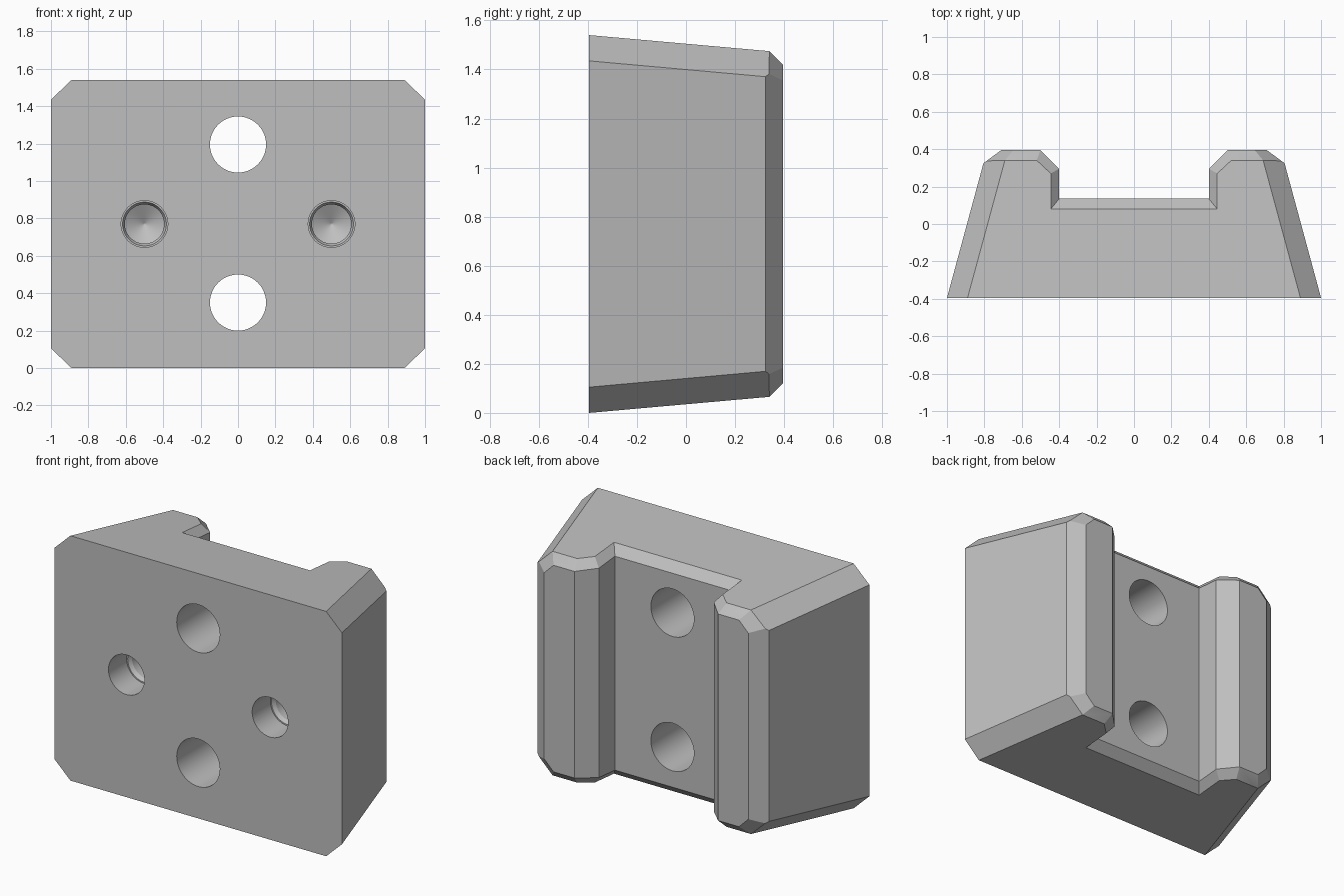
import bpy, bmesh, math
from mathutils import Vector

if "Cube" in bpy.data.objects:
    bpy.data.objects.remove(bpy.data.objects["Cube"])

MID, FRONT, BACK = 0.77, -0.395, 0.395
grey = bpy.data.materials.new("plain grey")
grey.diffuse_color = (0.52, 0.52, 0.52, 1)
grey.use_nodes = True
grey.node_tree.nodes["Principled BSDF"].inputs["Base Color"].default_value = grey.diffuse_color


def add_object(bm, name):
    bmesh.ops.recalc_face_normals(bm, faces=bm.faces)
    mesh = bpy.data.meshes.new(name)
    bm.to_mesh(mesh)
    bm.free()
    mesh.materials.append(grey)
    obj = bpy.data.objects.new(name, mesh)
    bpy.context.collection.objects.link(obj)
    return obj


def half_height(y):
    # top and bottom taper towards the back
    return MID - 0.089 * (y - FRONT)


# Channelled block: right half outlines, at the end faces and at full section
end = [(1, FRONT), (0.82, 0.27), (0.69, 0.34), (0.52, 0.34), (0.445, 0.27), (0.445, 0.08)]
full = [(1, FRONT), (0.805, 0.325), (0.71, BACK), (0.50, BACK), (0.40, 0.295), (0.40, 0.135)]
bm = bmesh.new()
rings = []
for outline, drop, sign in ((end, 0, -1), (full, 0.05, -1), (full, 0.05, 1), (end, 0, 1)):
    loop = outline + [(-x, y) for x, y in reversed(outline)]
    rings.append([bm.verts.new((x, y, MID + sign * (half_height(y) - drop))) for x, y in loop])
for a, b in zip(rings, rings[1:]):
    for i in range(len(a)):
        j = (i + 1) % len(a)
        bm.faces.new((a[i], a[j], b[j], b[i]))
bm.faces.new(rings[0])
bm.faces.new(rings[-1])
bmesh.ops.recalc_face_normals(bm, faces=bm.faces)

# Long corner chamfers, then the small chamfers at their back ends
corner_planes = [
    [(0.89, FRONT, 1.54), (1, FRONT, 1.435), (0.69, 0.34, 1.475)],
    [(0.69, 0.34, 1.475), (0.80, 0.335, 1.375), (0.645, BACK, 1.42)],
]
for plane in corner_planes:
    for sx in (1, -1):
        for sz in (1, -1):
            p, q, r = [Vector((x * sx, y, MID + (z - MID) * sz)) for x, y, z in plane]
            normal = (q - p).cross(r - p).normalized()
            if normal.dot(p - Vector((0, FRONT, MID))) < 0:
                normal.negate()
            bmesh.ops.bisect_plane(bm, geom=bm.verts[:] + bm.edges[:] + bm.faces[:], dist=1e-5,
                                   plane_co=p, plane_no=normal, clear_outer=True)
            bmesh.ops.holes_fill(bm, edges=[e for e in bm.edges if e.is_boundary], sides=0)
bmesh.ops.remove_doubles(bm, verts=bm.verts, dist=1e-4)
block = add_object(bm, "channelled_block")


def drill(name, x, z, profile, sides=48):
    """Turned cutter along y; profile holds (radius, y) pairs."""
    bm = bmesh.new()
    loops = []
    for r, y in profile:
        loops.append([bm.verts.new((x + r * math.cos(t), y, z + r * math.sin(t)))
                      for t in (2 * math.pi * i / sides for i in range(sides))])
    for a, b in zip(loops, loops[1:]):
        for i in range(sides):
            j = (i + 1) % sides
            bm.faces.new((a[i], a[j], b[j], b[i]))
    bm.faces.new(loops[0])
    bm.faces.new(loops[-1])
    cutter = add_object(bm, name)
    cutter.hide_render = True
    mod = block.modifiers.new(name, 'BOOLEAN')
    mod.operation, mod.solver, mod.object = 'DIFFERENCE', 'EXACT', cutter
    return cutter


# Through holes in the channel and stepped blind holes in the front
through = [(0.15, -0.6), (0.15, 0.6)]
blind = [(0.125, -0.6), (0.125, -0.215), (0.117, -0.215), (0.105, -0.19), (0.105, 0.03), (0.002, 0.09)]
cutters = [drill("through_hole_cutter", 0, z, through) for z in (0.35, 1.195)]
cutters += [drill("blind_hole_cutter", x, MID, blind) for x in (-0.5, 0.5)]

bpy.context.view_layer.objects.active = block
block.select_set(True)
for mod in list(block.modifiers):
    bpy.ops.object.modifier_apply(modifier=mod.name)
for cutter in cutters:
    bpy.data.objects.remove(cutter)
bpy.ops.object.shade_smooth_by_angle(angle=math.radians(20))
